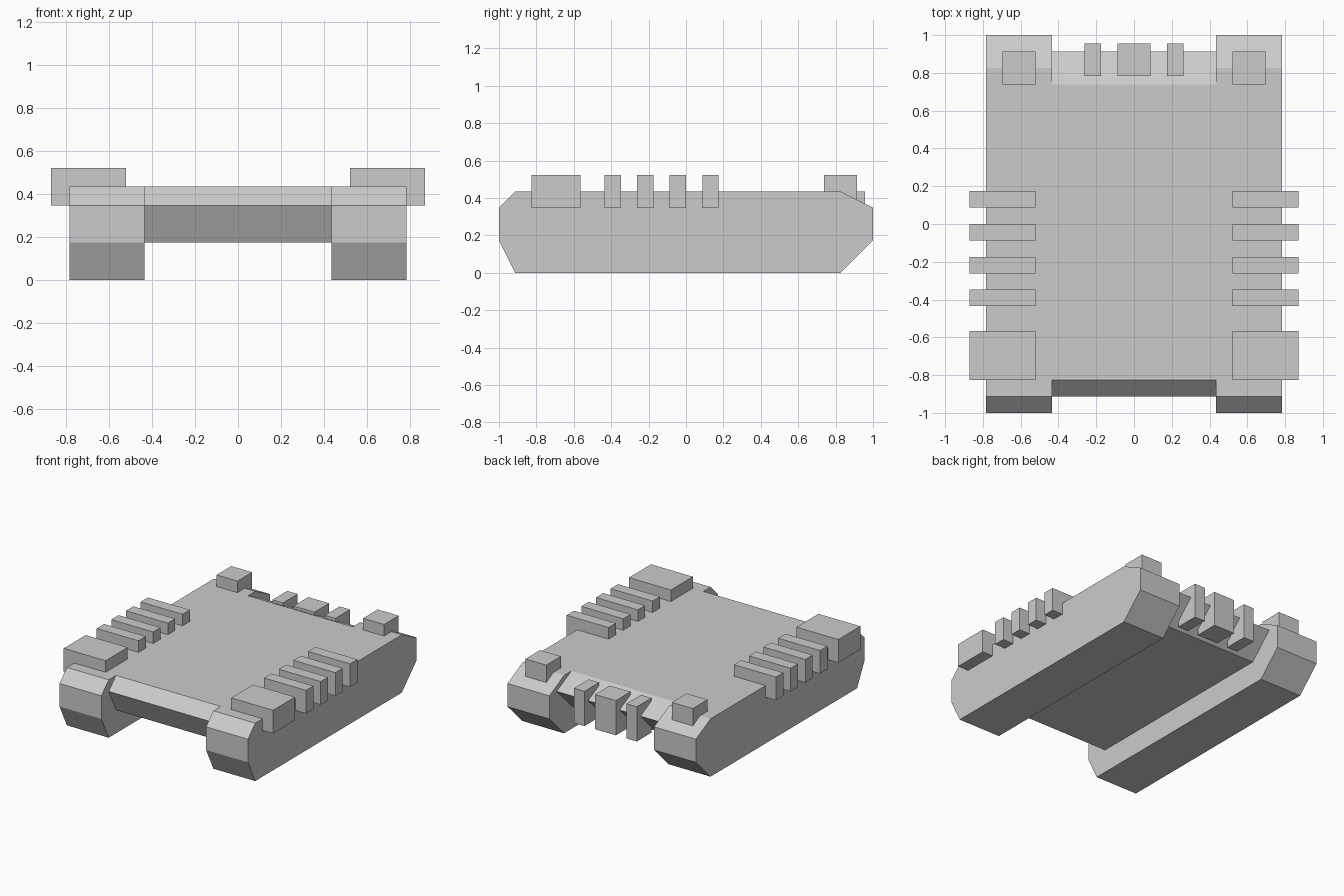
import bpy

if "Cube" in bpy.data.objects:
    bpy.data.objects.remove(bpy.data.objects["Cube"])

U = 2 / 23  # base grid step of the design


def mesh_object(name, verts, faces):
    mesh = bpy.data.meshes.new(name)
    mesh.from_pydata(verts, [], faces)
    obj = bpy.data.objects.new(name, mesh)
    bpy.context.collection.objects.link(obj)
    return obj


def extrude_profile(name, profile, x0, x1):
    """Extrude a counter-clockwise (y, z) profile from x0 to x1."""
    n = len(profile)
    verts = [(x, y, z) for x in (x0, x1) for y, z in profile]
    faces = [tuple(reversed(range(n))), tuple(range(n, 2 * n))]
    faces += [(i, (i + 1) % n, n + (i + 1) % n, n + i) for i in range(n)]
    return mesh_object(name, verts, faces)


def box(name, x0, x1, y0, y1, z0, z1):
    return extrude_profile(name, [(y0, z0), (y1, z0), (y1, z1), (y0, z1)], x0, x1)


def mirror_x(obj):
    obj.modifiers.new("mirror", "MIRROR").use_mirror_merge = False


# Side tracks with chamfered ends
track = [(-10.5 * U, 0), (9.5 * U, 0), (1, 2 * U), (1, 4 * U),
         (9.5 * U, 5 * U), (-10.5 * U, 5 * U), (-1, 4 * U), (-1, 2 * U)]
mirror_x(extrude_profile("track", track, 5 * U, 9 * U))

# Raised hull between the tracks, pointed at both ends
hull = [(-9.5 * U, 2 * U), (8.5 * U, 2 * U), (10.5 * U, 4 * U),
        (8.5 * U, 5 * U), (-9.5 * U, 5 * U), (-10.5 * U, 4 * U)]
extrude_profile("hull", hull, -5 * U, 5 * U)

# Overhanging front side blocks and the row of ribs behind them
mirror_x(box("front_side_block", 6 * U, 10 * U, -9.5 * U, -6.5 * U, 4 * U, 6 * U))
for i in range(4):
    y = (-5 + 2 * i) * U
    mirror_x(box(f"side_rib_{i + 1}", 6 * U, 10 * U, y, y + U, 4 * U, 6 * U))

# Small blocks on the rear corners
mirror_x(box("rear_corner_block", 6 * U, 8 * U, 8.5 * U, 10.5 * U, 4 * U, 6 * U))

# Rear engine blocks on the sloped back
box("rear_centre_block", -U, U, 9 * U, 11 * U, 2 * U, 5 * U)
mirror_x(box("rear_outer_block", 2 * U, 3 * U, 9 * U, 11 * U, 2 * U, 5 * U))
